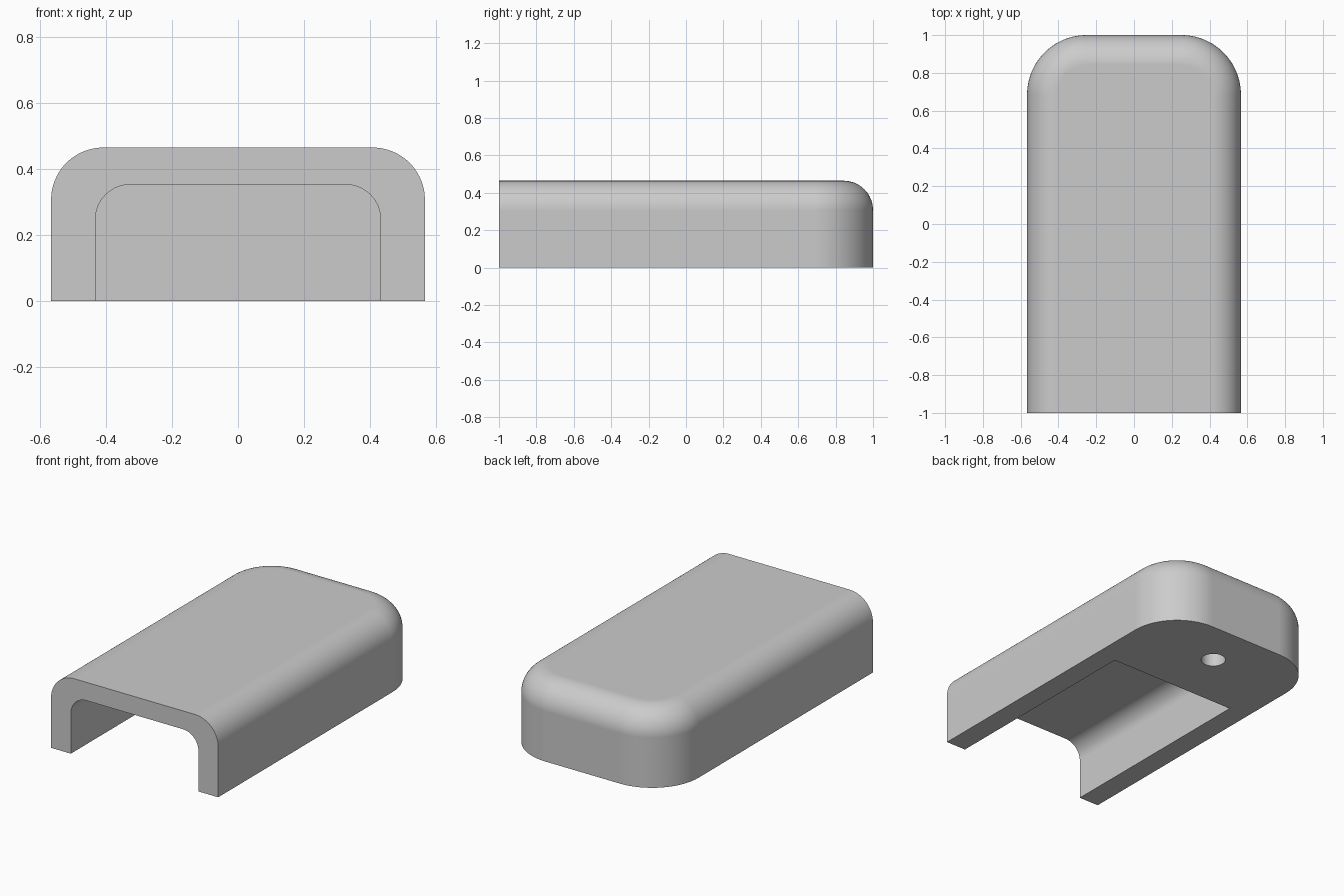
import bpy, bmesh
from math import sin, cos, pi

if "Cube" in bpy.data.objects:
    bpy.data.objects.remove(bpy.data.objects["Cube"], do_unlink=True)

HALF_W, HEIGHT = 0.566, 0.465
PLAN_R, TOP_R = 0.315, 0.158
ARC = 20

grey = bpy.data.materials.new("plain grey")
grey.use_nodes = True
colour = (0.6, 0.6, 0.6, 1)
grey.diffuse_color = colour
grey.node_tree.nodes["Principled BSDF"].inputs["Base Color"].default_value = colour


def arch(half, end, radius):
    """Open U-shaped path: straight sides, two rounded corners at the far end."""
    turn = [pi / 2 * i / ARC for i in range(ARC + 1)]
    side = [(half - radius + radius * cos(a), end - radius + radius * sin(a)) for a in turn]
    return side + [(-u, v) for u, v in reversed(side)]


def loft(name, rings):
    """Closed solid through rings that all have the same point count."""
    bm = bmesh.new()
    loops = [[bm.verts.new(p) for p in ring] for ring in rings]
    n = len(loops[0])
    for low, high in zip(loops, loops[1:]):
        for i in range(n - 1):
            bm.faces.new((low[i], low[i + 1], high[i + 1], high[i]))
    # flat closing side between the two ends of every ring
    bm.faces.new([r[0] for r in loops] + [r[-1] for r in reversed(loops)])
    bm.faces.new(loops[0])
    bm.faces.new(loops[-1])
    bmesh.ops.recalc_face_normals(bm, faces=bm.faces)
    mesh = bpy.data.meshes.new(name)
    bm.to_mesh(mesh)
    bm.free()
    mesh.materials.append(grey)
    obj = bpy.data.objects.new(name, mesh)
    bpy.context.collection.objects.link(obj)
    return obj


# Outer shell: rounded plan, with a quarter-round rim on top
def shell_ring(inset, z):
    path = arch(HALF_W - inset, 1 - inset, PLAN_R - inset)
    return [(HALF_W - inset, -1, z)] + [(x, y, z) for x, y in path] + [(inset - HALF_W, -1, z)]


rings = [shell_ring(0, 0)]
for i in range(ARC + 1):
    a = pi / 2 * i / ARC
    rings.append(shell_ring(TOP_R * (1 - cos(a)), HEIGHT - TOP_R + TOP_R * sin(a)))
cover = loft("cover", rings)

# Channel cutter, open at the front and underneath
section = [(0.432, -0.2)] + arch(0.432, 0.353, 0.106) + [(-0.432, -0.2)]
channel = loft("channel_cutter", [[(x, y, z) for x, z in section] for y in (-1.2, 0.342)])

# Blind hole cutter in the solid back part
bpy.ops.mesh.primitive_cylinder_add(vertices=48, radius=0.07, depth=0.6, location=(0, 0.71, 0))
hole = bpy.context.object
hole.name = "hole_cutter"
hole.data.materials.append(grey)

bpy.ops.object.select_all(action='DESELECT')
bpy.context.view_layer.objects.active = cover
cover.select_set(True)
for cutter in (channel, hole):
    cutter.hide_render = True
    mod = cover.modifiers.new("cut", 'BOOLEAN')
    mod.operation, mod.solver, mod.object = 'DIFFERENCE', 'EXACT', cutter
    bpy.ops.object.modifier_apply(modifier=mod.name)
    bpy.data.objects.remove(cutter, do_unlink=True)

# Smooth rounding with crisp cut edges
bpy.ops.object.shade_smooth_by_angle(angle=pi / 6)
weighted = cover.modifiers.new("even_shading", 'WEIGHTED_NORMAL')
weighted.keep_sharp = True
